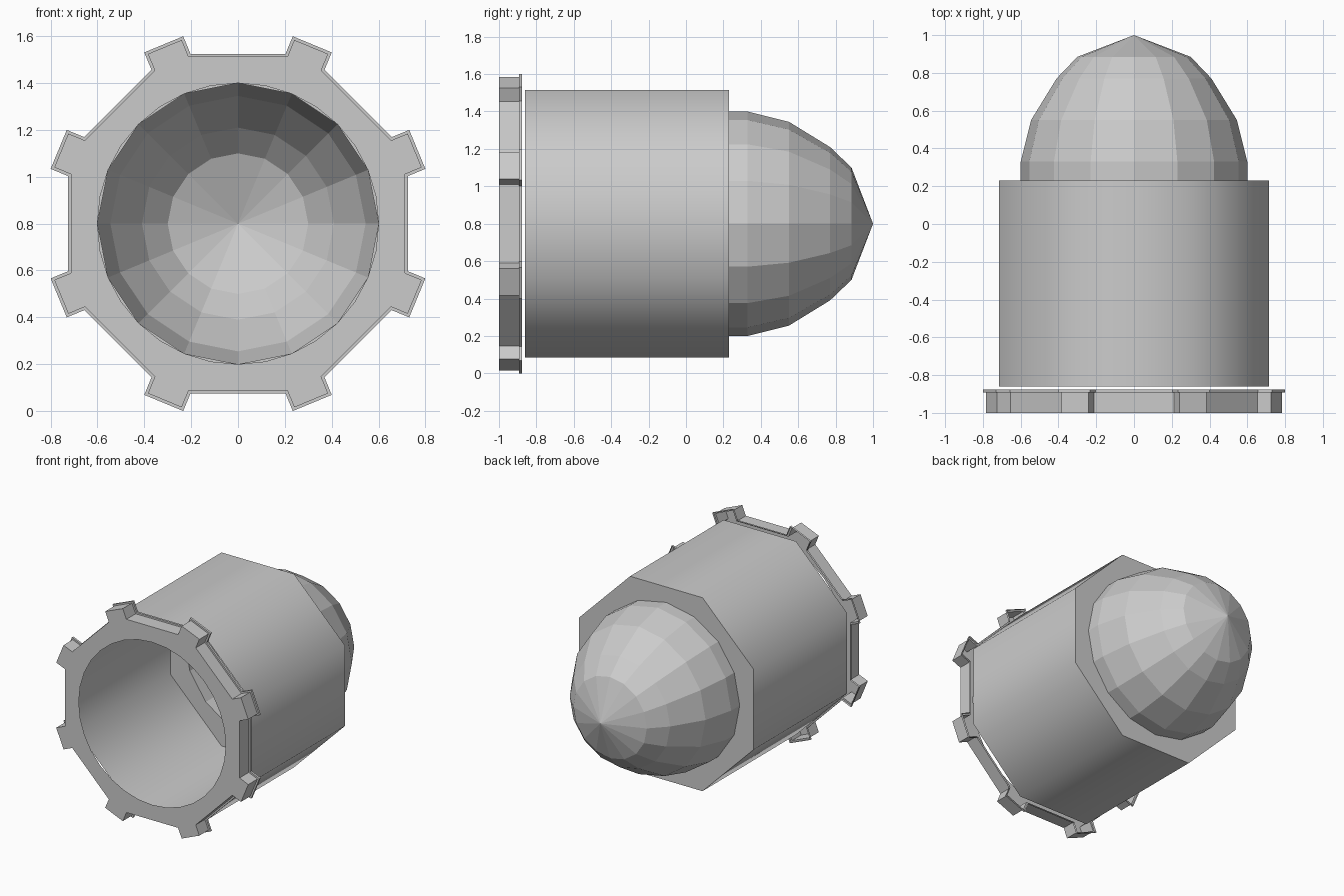
import bpy, bmesh, math
from mathutils import Vector

if "Cube" in bpy.data.objects:
    bpy.data.objects.remove(bpy.data.objects["Cube"])

CZ = 0.8  # height of the long axis
T = math.pi / 8


def ring(n, r, phase=0.0):
    return [(r * math.cos(phase + 2 * math.pi * i / n),
             r * math.sin(phase + 2 * math.pi * i / n)) for i in range(n)]


def tabbed_octagon(apothem, tab_r, tab_h):
    # octagon with a rectangular tab on each corner
    base = (apothem - tab_h * math.sin(T)) / math.cos(T)
    pts = []
    for k in range(8):
        a = T + k * 2 * T
        for u, v in ((base, -tab_h), (tab_r, -tab_h), (tab_r, tab_h), (base, tab_h)):
            pts.append((u * math.cos(a) - v * math.sin(a),
                        u * math.sin(a) + v * math.cos(a)))
    return pts


def loop(bm, pts, y):
    vs = [bm.verts.new((x, y, z + CZ)) for x, z in pts]
    for i in range(len(vs)):
        bm.edges.new((vs[i - 1], vs[i]))
    return vs


def skin(bm, a, b):
    n = len(a)
    return [bm.faces.new((a[i], a[(i + 1) % n], b[(i + 1) % n], b[i])) for i in range(n)]


def fill(bm, *loops):
    edges = [bm.edges.get((l[i - 1], l[i])) for l in loops for i in range(len(l))]
    bmesh.ops.triangle_fill(bm, use_beauty=True, use_dissolve=False, edges=edges)


def finish(bm, name):
    # face everything outward
    bmesh.ops.recalc_face_normals(bm, faces=bm.faces[:])
    mid = sum(v.co.y for v in bm.verts) / len(bm.verts)
    c = Vector((0, mid, CZ))
    if sum(f.normal.dot(f.calc_center_median() - c) * f.calc_area() for f in bm.faces) < 0:
        bmesh.ops.reverse_faces(bm, faces=bm.faces[:])
    me = bpy.data.meshes.new(name)
    bm.to_mesh(me)
    bm.free()
    ob = bpy.data.objects.new(name, me)
    bpy.context.collection.objects.link(ob)
    return ob


# front collar: open-backed shell with a round hole and a wider back lip
bm = bmesh.new()
small = tabbed_octagon(0.713, 0.8165, 0.078)
large = tabbed_octagon(0.725, 0.8285, 0.09)
front = loop(bm, small, -1.0)
hole = loop(bm, ring(32, 0.6), -1.0)
levels = [front, loop(bm, small, -0.893), loop(bm, large, -0.893), loop(bm, large, -0.877)]
for a, b in zip(levels, levels[1:]):
    skin(bm, a, b)
fill(bm, front, hole)
finish(bm, "front_collar")

# octagonal body: smooth sides, open front, rear wall with a hole for the dome
bm = bmesh.new()
octagon = ring(8, 0.714 / math.cos(T), T)
f, b = loop(bm, octagon, -0.86), loop(bm, octagon, 0.23)
for face in skin(bm, f, b):
    face.smooth = True
fill(bm, b, loop(bm, ring(16, 0.6), 0.23))
for i in range(8):
    bm.edges.get((b[i - 1], b[i])).smooth = False
finish(bm, "body")

# rear dome: flat facets closing to a point
bm = bmesh.new()
profile = [(0.6, 0.23), (0.6, 0.33), (0.545, 0.55), (0.41, 0.77), (0.30, 0.885)]
rings = [loop(bm, ring(16, r), y) for r, y in profile]
for a, b in zip(rings, rings[1:]):
    skin(bm, a, b)
tip = bm.verts.new((0, 1.0, CZ))
last = rings[-1]
for i in range(16):
    bm.faces.new((last[i - 1], last[i], tip))
finish(bm, "rear_dome")
